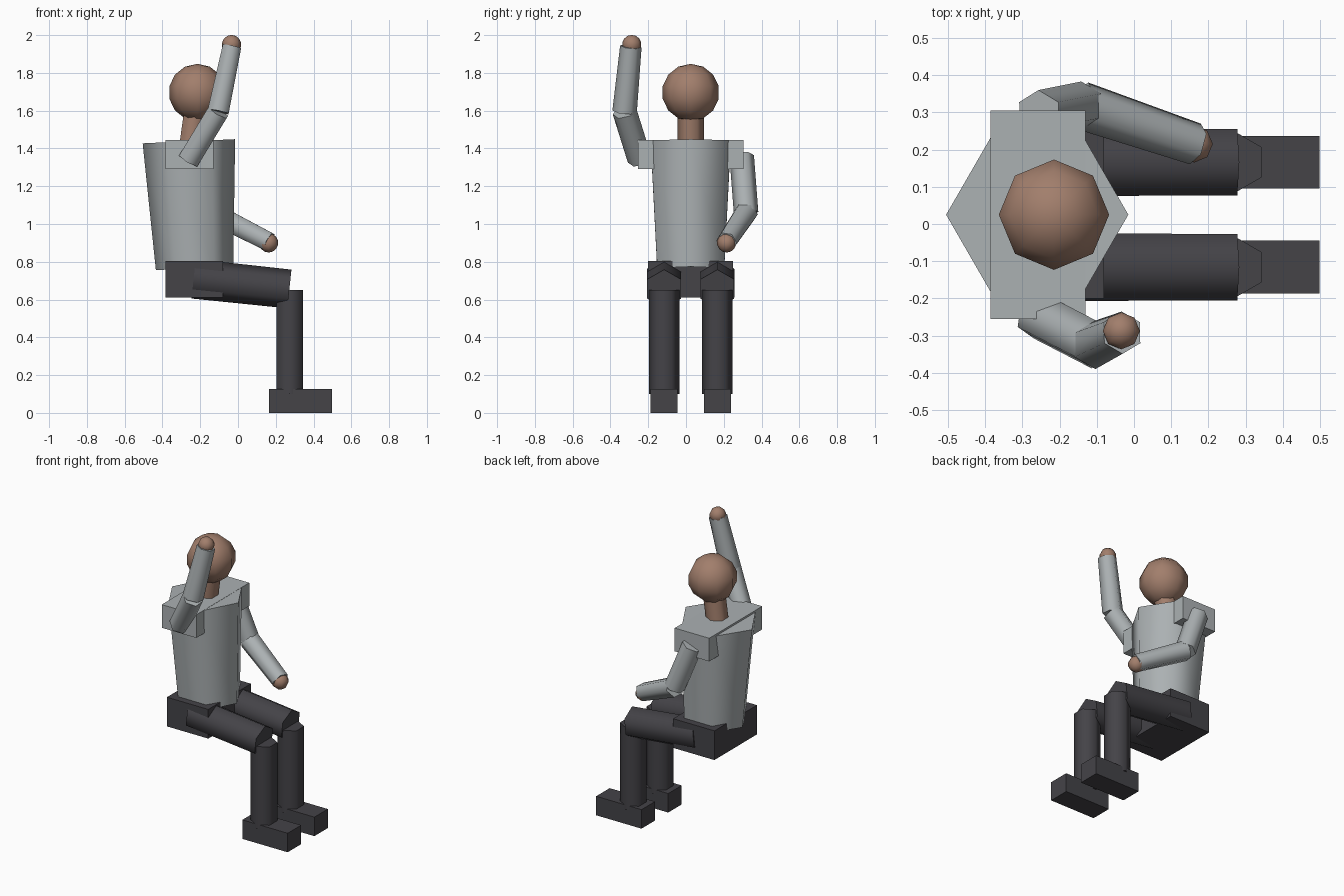
import bpy, bmesh, math
from mathutils import Vector, Matrix

if "Cube" in bpy.data.objects:
    bpy.data.objects.remove(bpy.data.objects["Cube"], do_unlink=True)


def material(name, rgb):
    mat = bpy.data.materials.new(name)
    mat.use_nodes = True
    color = (*rgb, 1)
    mat.diffuse_color = color
    mat.node_tree.nodes["Principled BSDF"].inputs["Base Color"].default_value = color
    return mat


SKIN = material("skin", (0.36, 0.21, 0.15))
SHIRT = material("grey_shirt", (0.41, 0.44, 0.45))
TROUSERS = material("dark_trousers", (0.058, 0.056, 0.064))

X, Y, Z = Vector((1, 0, 0)), Vector((0, 1, 0)), Vector((0, 0, 1))
MID = 0.025  # body centre line in y


def finish(name, bm, mat):
    mesh = bpy.data.meshes.new(name)
    bmesh.ops.recalc_face_normals(bm, faces=bm.faces)
    bm.to_mesh(mesh)
    bm.free()
    mesh.materials.append(mat)
    mesh.shade_smooth()
    mesh.set_sharp_from_angle(angle=math.radians(65))
    obj = bpy.data.objects.new(name, mesh)
    bpy.context.collection.objects.link(obj)
    return obj


def box(name, low, high, mat):
    low, high = Vector(low), Vector(high)
    bm = bmesh.new()
    bmesh.ops.create_cube(bm, size=1)
    bmesh.ops.scale(bm, vec=high - low, verts=bm.verts)
    bmesh.ops.translate(bm, vec=(low + high) / 2, verts=bm.verts)
    return finish(name, bm, mat)


def ball(name, center, radius, rings, mat):
    bm = bmesh.new()
    bmesh.ops.create_uvsphere(bm, u_segments=8, v_segments=rings, radius=radius)
    bmesh.ops.translate(bm, vec=center, verts=bm.verts)
    return finish(name, bm, mat)


def limb(name, start, end, r_start, r_end, corner, mat):
    """Six-sided tapered tube with one corner turned towards a direction."""
    start, end = Vector(start), Vector(end)
    axis = (end - start).normalized()
    side = (corner - axis * corner.dot(axis)).normalized()
    frame = Matrix((side, axis.cross(side), axis)).transposed().to_4x4()
    frame.translation = (start + end) / 2
    bm = bmesh.new()
    bmesh.ops.create_cone(bm, cap_ends=True, segments=6, radius1=r_start,
                          radius2=r_end, depth=(end - start).length)
    # Put a corner on the local x axis
    first = max(bm.verts, key=lambda v: v.co.x).co
    bmesh.ops.rotate(bm, cent=(0, 0, 0), verts=bm.verts,
                     matrix=Matrix.Rotation(-math.atan2(first.y, first.x), 3, 'Z'))
    bmesh.ops.transform(bm, matrix=frame, verts=bm.verts)
    return finish(name, bm, mat)


# Trunk
box("pelvis", (-0.385, -0.2, 0.61), (-0.08, 0.25, 0.805), TROUSERS)
limb("torso", (-0.23, MID, 0.765), (-0.26, MID, 1.438), 0.205, 0.245, X, SHIRT)
box("shoulders", (-0.385, -0.255, 1.29), (-0.13, 0.305, 1.445), SHIRT)

# Head
limb("neck", (-0.25, MID, 1.42), (-0.225, MID, 1.6), 0.069, 0.069, Y, SKIN)
ball("head", (-0.215, MID, 1.696), 0.152, 7, SKIN)

# Arms: shoulder, elbow, wrist and hand centres
arms = {
    "raised": ((-0.26, -0.245, 1.34), (-0.105, -0.325, 1.595),
               (-0.032, -0.292, 1.94), (-0.034, -0.287, 1.95)),
    "lowered": ((-0.255, 0.295, 1.36), (-0.14, 0.318, 1.06),
                (0.165, 0.215, 0.905), (0.162, 0.215, 0.9)),
}
for name, (shoulder, elbow, wrist, hand) in arms.items():
    limb(name + "_upper_arm", shoulder, elbow, 0.065, 0.065, Y, SHIRT)
    limb(name + "_forearm", elbow, wrist, 0.065, 0.057, Y, SHIRT)
    ball(name + "_hand", hand, 0.051, 7, SKIN)

# Legs: one on each side of the centre line
for name, y in (("near", MID - 0.141), ("far", MID + 0.141)):
    limb(name + "_thigh", (-0.235, y, 0.71), (0.272, y, 0.656), 0.105, 0.103, Z, TROUSERS)
    limb(name + "_shin", (0.273, y, 0.65), (0.273, y, 0.1), 0.081, 0.081, Y, TROUSERS)
    box(name + "_foot", (0.163, y - 0.071, 0), (0.498, y + 0.071, 0.127), TROUSERS)
